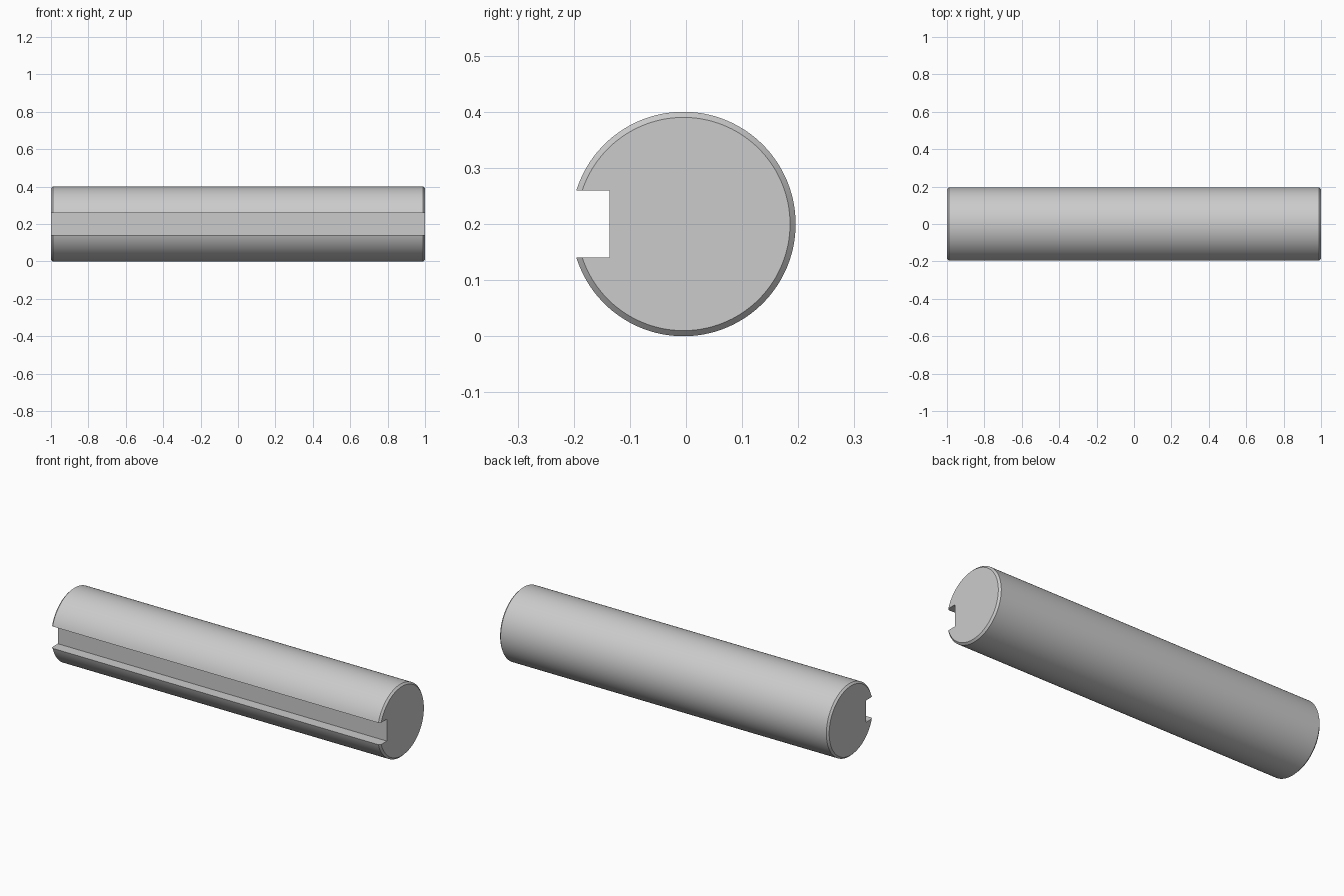
import bpy, bmesh, math

if "Cube" in bpy.data.objects:
    bpy.data.objects.remove(bpy.data.objects["Cube"])

RADIUS, CHAMFER = 0.2, 0.01
SLOT_HALF, SLOT_FLOOR = 0.06, -0.1315   # keyway half width, floor depth from axis
CENTRE_Y, CENTRE_Z = -0.0046, 0.2
ARC_STEPS = 128


def section(r):
    """Round section with a square keyway facing -y, relative to the axis."""
    limit = math.pi - math.asin(SLOT_HALF / r)
    pts = []
    for i in range(ARC_STEPS + 1):
        a = -limit + 2 * limit * i / ARC_STEPS
        pts.append((r * math.cos(a), r * math.sin(a)))
    return pts + [(SLOT_FLOOR, SLOT_HALF), (SLOT_FLOOR, -SLOT_HALF)]


# Shaft: four sections lofted along x, chamfered at both ends
bm = bmesh.new()
rings = []
for x, r in ((-1, RADIUS - CHAMFER), (-1 + CHAMFER, RADIUS),
             (1 - CHAMFER, RADIUS), (1, RADIUS - CHAMFER)):
    rings.append([bm.verts.new((x, y + CENTRE_Y, z + CENTRE_Z)) for y, z in section(r)])
for a, b in zip(rings, rings[1:]):
    n = len(a)
    for i in range(n):
        j = (i + 1) % n
        bm.faces.new((a[i], a[j], b[j], b[i]))

# End caps
bm.faces.new(rings[0])
bm.faces.new(rings[-1])
bmesh.ops.recalc_face_normals(bm, faces=bm.faces)

mesh = bpy.data.meshes.new("keyed_shaft")
bm.to_mesh(mesh)
bm.free()
shaft = bpy.data.objects.new("keyed_shaft", mesh)
bpy.context.collection.objects.link(shaft)
bpy.context.view_layer.objects.active = shaft
shaft.select_set(True)
bpy.ops.object.shade_smooth_by_angle(angle=math.radians(30))
